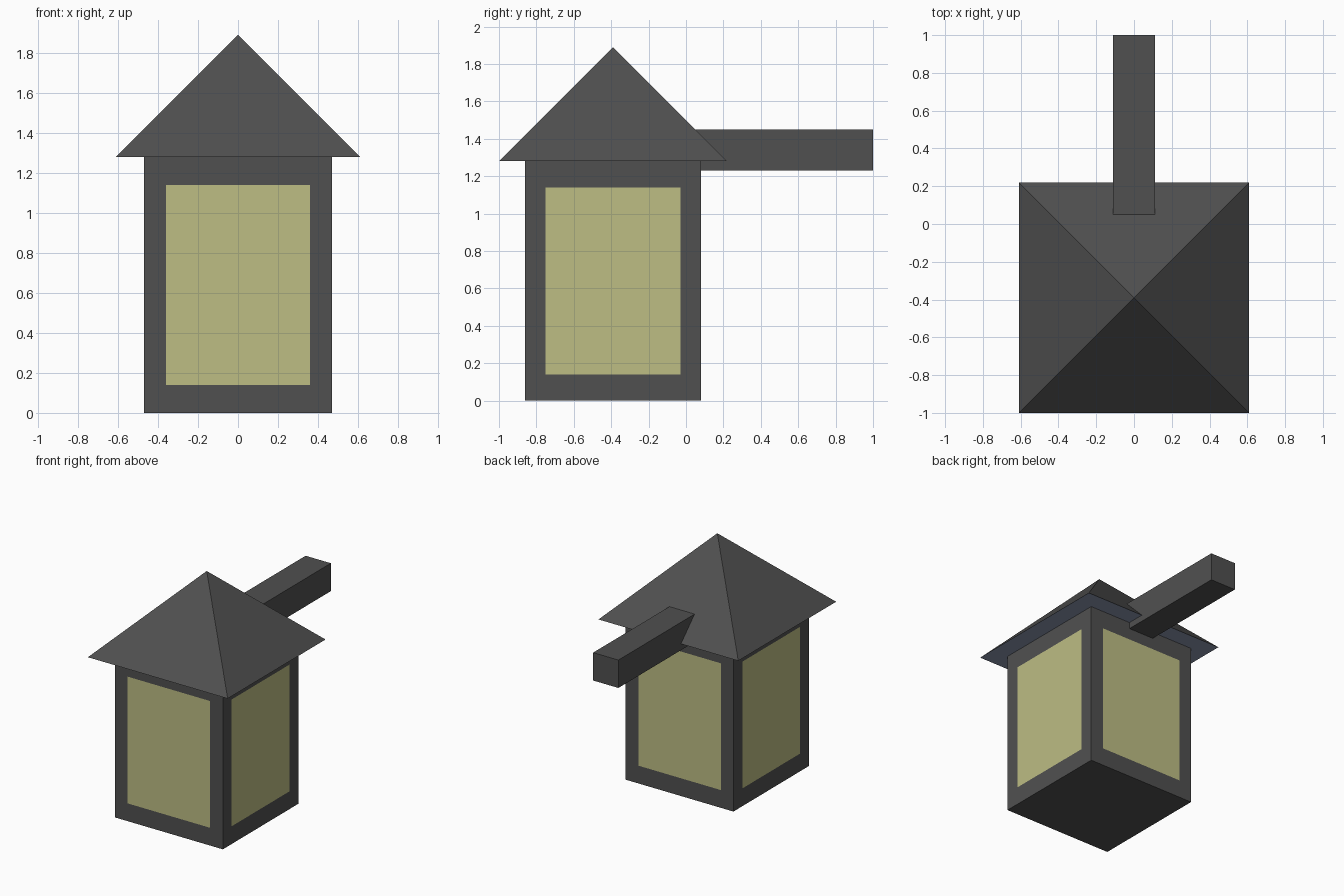
import bpy, bmesh
from mathutils import Vector

cube = bpy.data.objects.get("Cube")
if cube:
    bpy.data.objects.remove(cube, do_unlink=True)


def material(name, rgb):
    """Flat colour given as sRGB 0-255, stored as linear."""
    col = [((c / 255 + 0.055) / 1.055) ** 2.4 for c in rgb] + [1]
    mat = bpy.data.materials.new(name)
    mat.use_nodes = True
    mat.diffuse_color = col
    mat.node_tree.nodes["Principled BSDF"].inputs["Base Color"].default_value = col
    return mat


iron = material("charcoal iron", (80, 80, 80))
glass = material("pale yellow glass", (189, 189, 132))
lining = material("blue grey lining", (138, 149, 174))

CENTRE_Y = -0.39
EAVE = 1.28


def finish(name, bm, *mats):
    mesh = bpy.data.meshes.new(name)
    bm.to_mesh(mesh)
    bm.free()
    for m in mats:
        mesh.materials.append(m)
    obj = bpy.data.objects.new(name, mesh)
    bpy.context.collection.objects.link(obj)
    return obj


def box(lo, hi):
    bm = bmesh.new()
    bmesh.ops.create_cube(bm, size=1)
    lo, hi = Vector(lo), Vector(hi)
    for v in bm.verts:
        v.co = (lo + hi) / 2 + v.co * (hi - lo)
    return bm


# Lantern body: each wall has a flush inset pane
bm = box((-0.47, CENTRE_Y - 0.47, 0), (0.47, CENTRE_Y + 0.47, EAVE))
top = [f for f in bm.faces if f.normal.z > 0.5]
bmesh.ops.delete(bm, geom=top, context="FACES_ONLY")
walls = [f for f in bm.faces if abs(f.normal.z) < 0.5]
bmesh.ops.inset_individual(bm, faces=walls, thickness=0.11, use_even_offset=True)
for f in walls:
    f.material_index = 1
    for v in f.verts:
        v.co.z = 0.14 if v.co.z < EAVE / 2 else 1.14
finish("lantern_body", bm, iron, glass)

# Pyramid roof with a lined underside
bm = bmesh.new()
half = 0.61
base = [bm.verts.new((sx * half, CENTRE_Y + sy * half, EAVE))
        for sx, sy in ((-1, -1), (1, -1), (1, 1), (-1, 1))]
peak = bm.verts.new((0, CENTRE_Y, 1.89))
for i in range(4):
    bm.faces.new((base[i], base[(i + 1) % 4], peak))
bm.faces.new(base[::-1]).material_index = 1
finish("roof", bm, iron, lining)

# Wall bracket reaching back from under the roof
finish("bracket_beam", box((-0.11, 0, 1.23), (0.11, 1, 1.45)), iron)
